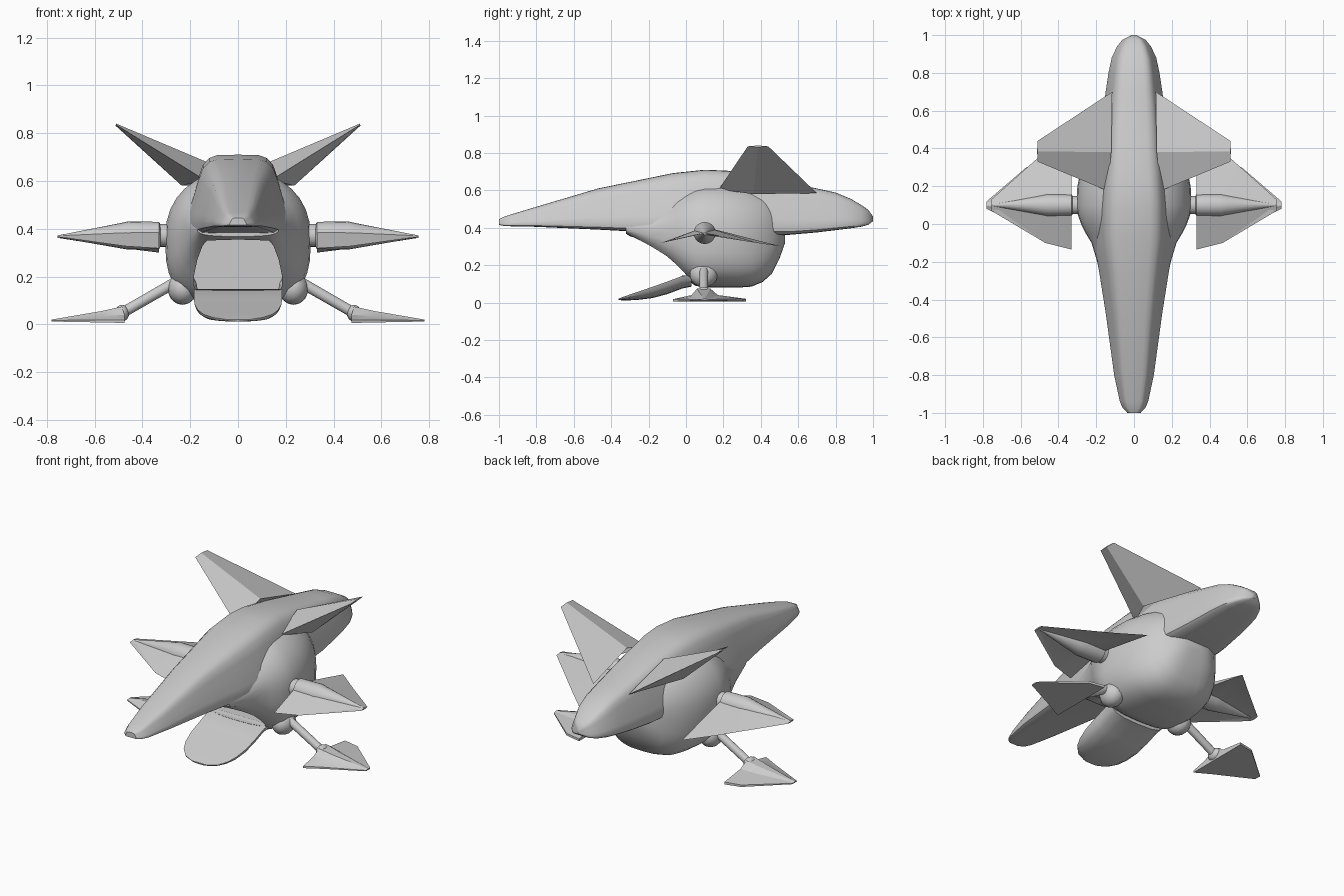
import bpy, math
from mathutils import Vector

if "Cube" in bpy.data.objects:
    bpy.data.objects.remove(bpy.data.objects["Cube"])

grey = bpy.data.materials.new("hull grey")
grey.diffuse_color = (0.6, 0.6, 0.6, 1)
grey.use_nodes = True
grey.node_tree.nodes["Principled BSDF"].inputs["Base Color"].default_value = grey.diffuse_color


def finish(ob, angle=30, mirror=False):
    """Material, smooth shading and optional mirror across x."""
    ob.data.materials.clear()
    ob.data.materials.append(grey)
    bpy.ops.object.select_all(action='DESELECT')
    ob.select_set(True)
    bpy.context.view_layer.objects.active = ob
    bpy.ops.object.mode_set(mode='EDIT')
    bpy.ops.mesh.select_all(action='SELECT')
    bpy.ops.mesh.normals_make_consistent(inside=False)
    bpy.ops.object.mode_set(mode='OBJECT')
    bpy.ops.object.shade_smooth_by_angle(angle=math.radians(angle))
    if mirror:
        ob.modifiers.new("mirror", 'MIRROR').use_mirror_merge = False
    return ob


def loft(name, rings):
    """Skin a list of equal-length point rings and cap both ends."""
    n = len(rings[0])
    verts = [p for r in rings for p in r]
    faces = [(i * n + j, i * n + (j + 1) % n, (i + 1) * n + (j + 1) % n, (i + 1) * n + j)
             for i in range(len(rings) - 1) for j in range(n)]
    faces += [tuple(range(n))[::-1], tuple(range(len(verts) - n, len(verts)))]
    me = bpy.data.meshes.new(name)
    me.from_pydata(verts, [], faces)
    me.update()
    ob = bpy.data.objects.new(name, me)
    bpy.context.collection.objects.link(ob)
    return ob


def section(shape, y, w, z0, z1):
    """Place a half outline (width fraction, height fraction), mirrored, at y."""
    full = shape + [(-a, b) for a, b in reversed(shape) if a > 0]
    return [(a * w, y, z0 + b * (z1 - z0)) for a, b in full]


def rod(name, stations, sides=20):
    """Round part through (centre, radius) stations along a straight axis."""
    axis = Vector(stations[-1][0]) - Vector(stations[0][0])
    q = axis.to_track_quat('Z', 'Y')
    rings = []
    for c, r in stations:
        ring = []
        for k in range(sides):
            t = 2 * math.pi * k / sides
            ring.append(Vector(c) + q @ Vector((r * math.cos(t), r * math.sin(t), 0)))
        rings.append(ring)
    return loft(name, rings)


# upper hull: flat underside, rounded sloping sides
hull_shape = [(0, 0), (.5, 0), (.86, .01), (.97, .06), (1, .16), (.96, .3), (.86, .52),
              (.76, .74), (.68, .88), (.56, .96), (.4, .995), (0, 1)]
hull_rows = [(-1, .035, .415, .445), (-.975, .06, .41, .458), (-.94, .075, .408, .47),
             (-.8, .105, .405, .512), (-.47, .15, .39, .61), (-.25, .185, .378, .655),
             (-.07, .215, .37, .692), (.1, .215, .365, .71), (.22, .205, .36, .705),
             (.4, .185, .36, .675), (.55, .17, .362, .642), (.7, .15, .375, .61),
             (.8, .135, .387, .588), (.88, .118, .397, .555), (.94, .09, .406, .52),
             (.975, .062, .416, .495), (1, .012, .435, .46)]
finish(loft("hull", [section(hull_shape, *r) for r in hull_rows]), 40)


# round belly under the hull, squarer towards the bottom
def belly_half():
    pts = []
    for k in range(17):
        t = -math.pi / 2 + math.pi * k / 16
        c, s = math.cos(t), math.sin(t)
        p = 2 / 3.0 if s < 0 else 2 / 2.2
        x = 0 if k in (0, 16) else abs(c) ** p
        pts.append((x, .5 + .5 * math.copysign(abs(s) ** p, s)))
    return pts


belly_rows = [(-.32, .17, .368, .43), (-.2, .195, .285, .5), (-.1, .225, .212, .56),
              (-.05, .255, .17, .59), (0, .28, .125, .615), (.05, .298, .09, .635),
              (.1, .305, .08, .645), (.2, .3, .08, .645), (.28, .283, .08, .635),
              (.35, .258, .085, .62), (.41, .225, .11, .6), (.46, .185, .155, .57),
              (.5, .14, .235, .52), (.53, .075, .32, .45)]
belly = loft("belly", [section(belly_half(), *r) for r in belly_rows])
finish(belly)

# open loading bay cut into the sloping front of the belly
bay = [(0, 0), (.95, 0), (1, .08), (.99, .3), (.92, .6), (.8, .88), (.7, .98), (0, 1)]
cutter = loft("bay_cutter", [section(bay, -.6, .185, .145, .355),
                             section(bay, .22, .185, .145, .355)])
finish(cutter)
cut = belly.modifiers.new("bay", 'BOOLEAN')
cut.operation, cut.object, cut.solver = 'DIFFERENCE', cutter, 'EXACT'
bpy.context.view_layer.objects.active = belly
bpy.ops.object.modifier_apply(modifier=cut.name)
bpy.data.objects.remove(cutter)
finish(belly, 35)

# lowered ramp with a rounded tip and bulged underside
ramp = [(0, 0), (.5, .06), (.8, .25), (.95, .6), (1, 1), (0, 1)]
ramp_rows = [(.03, .185, .085, .148), (-.02, .185, .075, .142), (-.1, .185, .045, .112),
             (-.18, .182, .024, .084), (-.25, .168, .015, .06), (-.3, .145, .012, .043),
             (-.34, .105, .012, .029), (-.36, .05, .013, .021)]
finish(loft("ramp", [section(ramp, *r) for r in ramp_rows]), 35)

# slanted tail fins with a diamond section
finish(loft("tail_fin", [
    [(.14, .175, .605), (.12, .38, .675), (.115, .7, .585), (.235, .36, .58)],
    [(.51, .33, .835), (.51, .385, .84), (.51, .44, .835), (.513, .385, .832)]]),
    20, True)

# side wings: thin drooping blades around a tapered pod
finish(loft("side_wing", [
    [(.33, -.135, .318), (.33, .1, .405), (.33, .51, .3), (.33, .1, .37)],
    [(.47, -.1, .327), (.47, .1, .405), (.47, .385, .318), (.47, .1, .37)],
    [(.755, .07, .366), (.755, .1, .372), (.755, .13, .366), (.755, .1, .362)]]),
    20, True)
finish(rod("wing_pod", [((.27, .1, .372), .048), ((.325, .1, .372), .048),
                        ((.33, .1, .372), .057), ((.46, .1, .372), .059),
                        ((.49, .1, .371), .053), ((.75, .1, .368), .005)]), 40, True)

# landing legs, hips and ankles
finish(rod("leg", [((.22, .095, .2), .023), ((.49, .095, .045), .022)], 16), 40, True)
for name, place, size in (("hip", (.232, .095, .15), (.062, .075, .068)),
                          ("ankle", (.485, .095, .047), (.03, .045, .035))):
    bpy.ops.mesh.primitive_uv_sphere_add(segments=16, ring_count=10, radius=1)
    ob = bpy.context.object
    ob.name = name
    for v in ob.data.vertices:
        v.co = Vector(place) + v.co * Vector(size)
    finish(ob, 40, True)

# flat-bottomed wedge feet
finish(loft("foot", [
    [(.475, -.07, .006), (.475, -.07, .018), (.475, .03, .04), (.485, .06, .075),
     (.485, .13, .075), (.475, .17, .04), (.475, .32, .02), (.475, .32, .006)],
    [(.57, -.02, .008), (.57, -.02, .018), (.57, .04, .034), (.57, .07, .056),
     (.57, .12, .056), (.57, .16, .034), (.57, .3, .02), (.57, .3, .008)],
    [(.78, .08, .012), (.78, .08, .017), (.78, .088, .018), (.78, .095, .02),
     (.78, .1, .02), (.78, .11, .018), (.78, .12, .017), (.78, .12, .012)]]),
    20, True)
